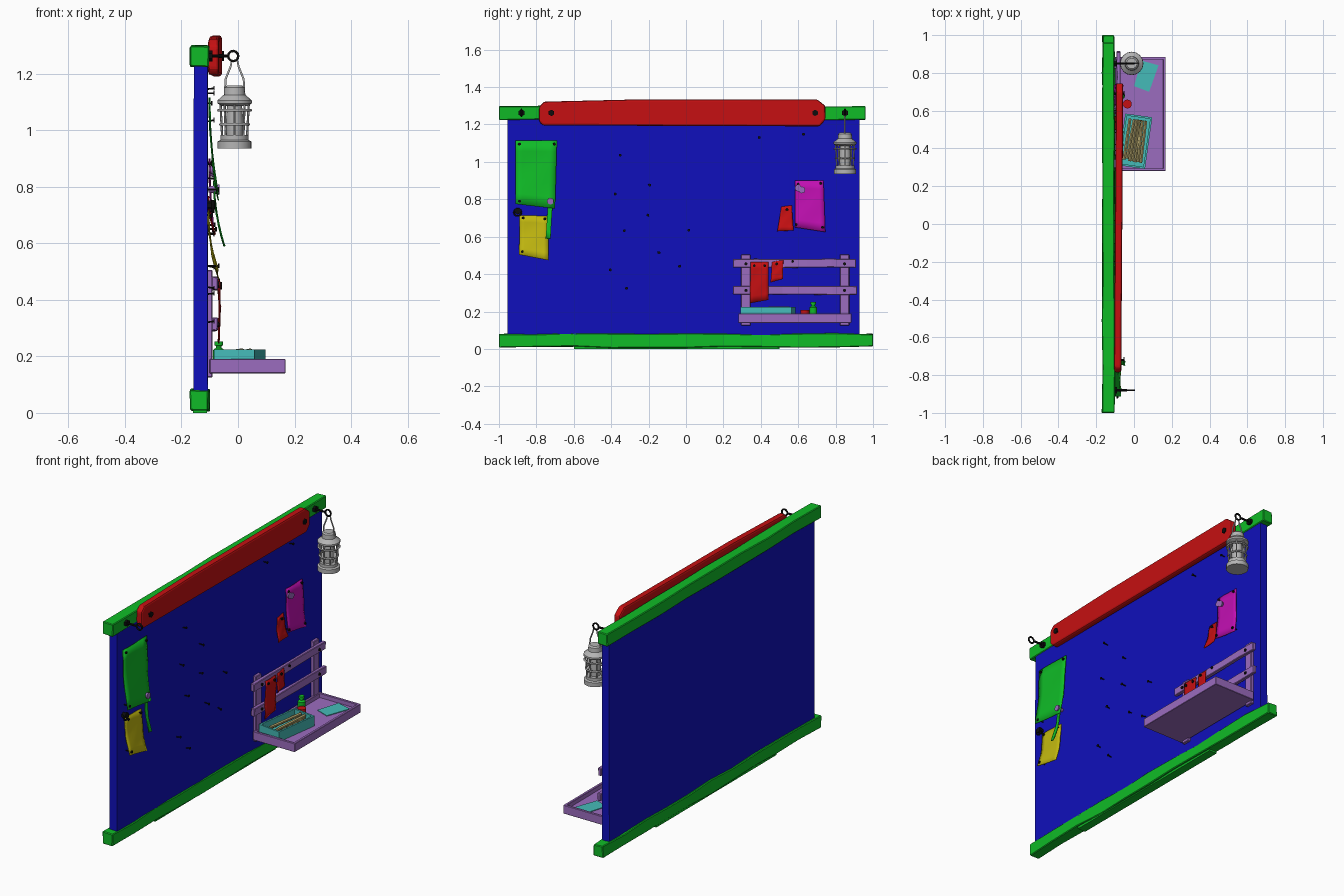
import bpy, bmesh, math, random
from mathutils import Vector, Matrix

random.seed(4)
if "Cube" in bpy.data.objects:
    bpy.data.objects.remove(bpy.data.objects["Cube"])


def material(name, r, g, b):
    m = bpy.data.materials.new(name)
    m.use_nodes = True
    m.diffuse_color = (r, g, b, 1)
    m.node_tree.nodes["Principled BSDF"].inputs["Base Color"].default_value = (r, g, b, 1)
    return m


GREEN = material("green", .005, .5, .02)
RED = material("red", .56, .005, .006)
BLUE = material("blue", .005, .005, .5)
PURPLE = material("purple", .33, .15, .52)
YELLOW = material("yellow", .54, .48, .005)
MAGENTA = material("magenta", .54, .005, .45)
TEAL = material("teal", .06, .5, .48)
TAN = material("tan", .46, .38, .15)
GREY = material("grey", .46, .46, .46)
BLACK = material("black", .004, .004, .004)


def finish(name, bm, mat, smooth=False):
    bmesh.ops.recalc_face_normals(bm, faces=bm.faces)
    me = bpy.data.meshes.new(name)
    bm.to_mesh(me)
    bm.free()
    me.materials.append(mat)
    ob = bpy.data.objects.new(name, me)
    bpy.context.collection.objects.link(ob)
    if smooth:
        bpy.ops.object.select_all(action='DESELECT')
        bpy.context.view_layer.objects.active = ob
        ob.select_set(True)
        bpy.ops.object.shade_smooth_by_angle(angle=math.radians(40))
    return ob


def box(name, mat, x, y, z, bevel=0, cuts=0, jitter=0):
    """Box from (min, max) ranges, optionally cut along y and roughened."""
    bm = bmesh.new()
    bmesh.ops.create_cube(bm, size=1)
    if cuts:
        edges = [e for e in bm.edges if abs(e.verts[0].co.y - e.verts[1].co.y) > .5]
        bmesh.ops.subdivide_edges(bm, edges=edges, cuts=cuts, use_grid_fill=True)
    for v in bm.verts:
        v.co = Vector((lo + (hi - lo) * (c + .5) for (lo, hi), c in zip((x, y, z), v.co)))
        v.co += Vector((random.uniform(-jitter, jitter), 0, random.uniform(-jitter, jitter)))
    ob = finish(name, bm, mat)
    if bevel:
        mod = ob.modifiers.new("bevel", 'BEVEL')
        mod.width, mod.segments = bevel, 1
    return ob


def rod(name, mat, a, b, r1, r2=None, sides=8):
    a, b = Vector(a), Vector(b)
    bm = bmesh.new()
    bmesh.ops.create_cone(bm, cap_ends=True, segments=sides, radius1=r1,
                          radius2=r1 if r2 is None else r2, depth=(b - a).length)
    turn = (b - a).to_track_quat('Z', 'Y').to_matrix().to_4x4()
    bm.transform(Matrix.Translation((a + b) / 2) @ turn)
    return finish(name, bm, mat, True)


def lathe(name, mat, centre, profile, sides=16):
    bm = bmesh.new()
    vs = [bm.verts.new((r, 0, z)) for r, z in profile]
    es = [bm.edges.new(p) for p in zip(vs, vs[1:])]
    bmesh.ops.spin(bm, geom=vs + es, axis=(0, 0, 1), cent=(0, 0, 0), angle=math.tau, steps=sides)
    bmesh.ops.remove_doubles(bm, verts=bm.verts, dist=.0001)
    bm.transform(Matrix.Translation(centre))
    return finish(name, bm, mat, True)


def wire(name, mat, points, radius, cyclic=False):
    cu = bpy.data.curves.new(name, 'CURVE')
    cu.dimensions, cu.bevel_depth, cu.bevel_resolution, cu.use_fill_caps = '3D', radius, 1, True
    sp = cu.splines.new('POLY')
    sp.points.add(len(points) - 1)
    for p, co in zip(sp.points, points):
        p.co = (*co, 1)
    sp.use_cyclic_u = cyclic
    cu.materials.append(mat)
    ob = bpy.data.objects.new(name, cu)
    bpy.context.collection.objects.link(ob)


def sheet(name, mat, corners, x, curl, n=6):
    """Hanging sheet: (y, z) corners from top left clockwise, lower edge curling outward."""
    tl, tr, br, bl = (Vector(c) for c in corners)
    bm = bmesh.new()
    bmesh.ops.create_grid(bm, x_segments=n, y_segments=n, size=.5)
    for v in bm.verts:
        u, t = v.co.x + .5, .5 - v.co.y
        p = tl.lerp(tr, u).lerp(bl.lerp(br, u), t)
        v.co = (x + curl * t ** 2 + .002 * math.sin(9 * t + 5 * u), p.x, p.y)
    ob = finish(name, bm, mat, True)
    ob.modifiers.new("thickness", 'SOLIDIFY').thickness = .004


def nail(y, z, x=-.085, r=.008, root=-.11):
    rod("nail", BLACK, (root, y, z), (x - .006, y, z), r * .4, sides=6)
    rod("nail_head", BLACK, (x - .006, y, z), (x, y, z), r, sides=6)


# Board and rough beams
box("board", BLUE, (-.156, -.108), (-.955, .928), (.05, 1.25), cuts=4, jitter=.002)
box("top_beam", GREEN, (-.168, -.103), (-1, .96), (1.225, 1.298), .004, 7, .003)
box("bottom_beam", GREEN, (-.167, -.102), (-1, 1), (.01, .082), .004, 9, .005)
box("bottom_beam_foot", GREEN, (-.16, -.11), (-.6, .5), (0, .03))

# Sign plank with clipped corners
bm = bmesh.new()
outline = [(-.785, 1.215), (-.765, 1.195), (.715, 1.19), (.745, 1.225),
           (.745, 1.3), (.7, 1.335), (-.3, 1.333), (-.76, 1.322), (-.785, 1.295)]
face = bm.faces.new([bm.verts.new((-.1 + .007 * y, y, z)) for y, z in outline])
ext = bmesh.ops.extrude_face_region(bm, geom=[face])
for v in ext["geom"]:
    if isinstance(v, bmesh.types.BMVert):
        v.co.x += .038
sign = finish("sign_plank", bm, RED)
mod = sign.modifiers.new("bevel", 'BEVEL')
mod.width, mod.segments = .01, 2
for y in (-.72, .69):
    nail(y, 1.262, -.05, .017)

# Eye hooks on the top beam
for y in (-.88, .85):
    rod("hook_plate", BLACK, (-.105, y, 1.262), (-.09, y, 1.262), .019, sides=6)
    rod("hook_shaft", BLACK, (-.1, y, 1.262), (-.036, y, 1.262), .006)
    ring = [(-.017 + .018 * math.cos(a), y, 1.262 + .018 * math.sin(a))
            for a in (math.tau * i / 12 for i in range(12))]
    wire("hook_eye", BLACK, ring, .005, True)

# Lantern
LX, LY = -.012, .85
lathe("lantern_base", GREY, (LX, LY, 0),
      [(0, .935), (.06, .935), (.06, .96), (.05, .965), (.05, .982), (0, .982)])
lathe("lantern_glass", GREY, (LX, LY, 0), [(.028, .98), (.031, 1.03), (.026, 1.09)])
lathe("lantern_cap", GREY, (LX, LY, 0),
      [(0, 1.085), (.045, 1.085), (.061, 1.095), (.061, 1.105), (.038, 1.125),
       (.036, 1.15), (.028, 1.157), (0, 1.157)])
for z, r in ((1.02, .05), (1.07, .057)):
    ring = [(LX + r * math.cos(math.tau * i / 16), LY + r * math.sin(math.tau * i / 16), z)
            for i in range(16)]
    wire("lantern_ring", GREY, ring, .005, True)
for i in range(8):
    c, s = math.cos(math.tau * i / 8), math.sin(math.tau * i / 8)
    rod("lantern_bar", GREY, (LX + .044 * c, LY + .044 * s, .975),
        (LX + .05 * c, LY + .05 * s, 1.095), .004, sides=6)
wire("lantern_handle", GREY, [(LX + x, LY, z) for x, z in
     ((-.034, 1.14), (-.032, 1.18), (-.014, 1.225), (-.01, 1.245),
      (.01, 1.245), (.014, 1.225), (.032, 1.18), (.034, 1.14))], .004)

# Shelf frame
for y in (.32, .848):
    box("shelf_post", PURPLE, (-.11, -.09), (y - .025, y + .025), (.125, .505), .003)
    for z in (.455, .313):
        nail(y, z, -.066, .009)
for z, lo, hi in ((.458, .25, .91), (.313, .252, .915)):
    box("shelf_rail", PURPLE, (-.093, -.072), (lo, hi), (z - .023, z + .023), .003, 4, .002)

# Shelf tray
box("tray_floor", PURPLE, (-.1, .16), (.285, .88), (.14, .165))
for x in (-.1, .153):
    box("tray_long_rim", PURPLE, (x, x + .015), (.28, .885), (.14, .19), .002)
for y in (.28, .87):
    box("tray_end_rim", PURPLE, (-.1, .168), (y, y + .015), (.14, .19), .002)

# Open box of sticks, turned on the tray
turn = Matrix.Translation((.006, .438, 0)) @ Matrix.Rotation(math.radians(-8), 4, 'Z')
parts = [box("stick_box_floor", TEAL, (-.07, .07), (-.135, .135), (.166, .175))]
for s in (-1, 1):
    parts.append(box("stick_box_side", TEAL, (s * .067 - .005, s * .067 + .005), (-.138, .138), (.166, .224)))
    parts.append(box("stick_box_end", TEAL, (-.07, .07), (s * .133 - .005, s * .133 + .005), (.166, .224)))
for i in range(7):
    x, z = -.045 + .015 * i, .19 + .012 * (i % 3)
    parts.append(rod("stick", TAN, (x, -.11 + random.uniform(0, .02), z),
                     (x + random.uniform(-.012, .012), .115, z + .005), .009, sides=6))
for ob in parts:
    ob.matrix_world = turn

# Small things on the tray
lathe("bottle", GREEN, (-.068, .68, 0),
      [(0, .165), (.021, .165), (.021, .222), (.01, .23), (.01, .237), (.015, .238), (.015, .252), (0, .252)], 10)
rod("red_tin", RED, (-.035, .635, .166), (-.035, .635, .208), .024, sides=10)
bm = bmesh.new()
bm.faces.new([bm.verts.new((x, y, .169)) for x, y in ((0, .73), (.08, .7), (.13, .84), (.04, .865))])
finish("note_on_tray", bm, TEAL).modifiers.new("thickness", 'SOLIDIFY').thickness = .004

# Hanging sheets and cloths
sheet("green_poster", GREEN, ((-.912, 1.115), (-.69, 1.115), (-.7, .75), (-.912, .775)), -.103, .03)
sheet("green_strip", GREEN, ((-.735, .82), (-.71, .82), (-.725, .59), (-.75, .59)), -.083, .037)
sheet("yellow_note", YELLOW, ((-.89, .715), (-.735, .71), (-.735, .475), (-.892, .505)), -.103, .034)
sheet("magenta_poster", MAGENTA, ((.583, .9), (.735, .9), (.745, .625), (.583, .65)), -.103, .014)
sheet("red_ticket", RED, ((.51, .76), (.565, .768), (.575, .635), (.488, .63)), -.102, .022)
sheet("long_red_cloth", RED, ((.345, .465), (.44, .465), (.44, .262), (.342, .245)), -.067, -.003)
sheet("short_red_cloth", RED, ((.46, .465), (.52, .475), (.518, .375), (.452, .355)), -.067, .006)
for y, z, x in ((-.89, 1.095, -.09), (-.705, 1.095, -.09), (-.89, .79, -.068), (-.87, .7, -.09),
                (-.755, .695, -.09), (-.875, .52, -.065), (.6, .88, -.09), (.72, .885, -.09),
                (.59, .665, -.08), (.73, .65, -.075), (.54, .745, -.09), (.365, .445, -.056),
                (.42, .445, -.056), (.485, .455, -.056), (.57, .468, -.064)):
    nail(y, z, x)
for y, z, x in ((-.725, .79, -.065), (.6, .86, -.085), (.62, .85, -.085)):
    rod("push_pin", PURPLE, (-.105, y, z), (x, y, z), .01, .018, 10)

# Side hook with a small ring
rod("side_hook", BLACK, (-.11, -.9, .735), (-.08, -.9, .735), .016, sides=6)
wire("side_ring", BLACK, [(-.088, -.9 + .02 * math.cos(math.tau * i / 10),
     .73 + .02 * math.sin(math.tau * i / 10)) for i in range(10)], .005, True)

# Loose nails scattered over the board
for y, z in ((-.35, 1.03), (-.38, .83), (-.2, .88), (-.2, .71), (-.335, .63), (-.15, .52),
             (-.41, .42), (-.32, .32), (-.03, .445), (.02, .635), (.39, 1.13), (.63, 1.145)):
    dy, dz = random.uniform(-.006, .006), random.uniform(-.006, .006)
    rod("loose_nail", BLACK, (-.11, y, z), (-.085, y + dy, z + dz), .003, sides=6)
    rod("loose_nail_head", BLACK, (-.087, y + dy, z + dz), (-.083, y + dy, z + dz), .008, sides=6)
